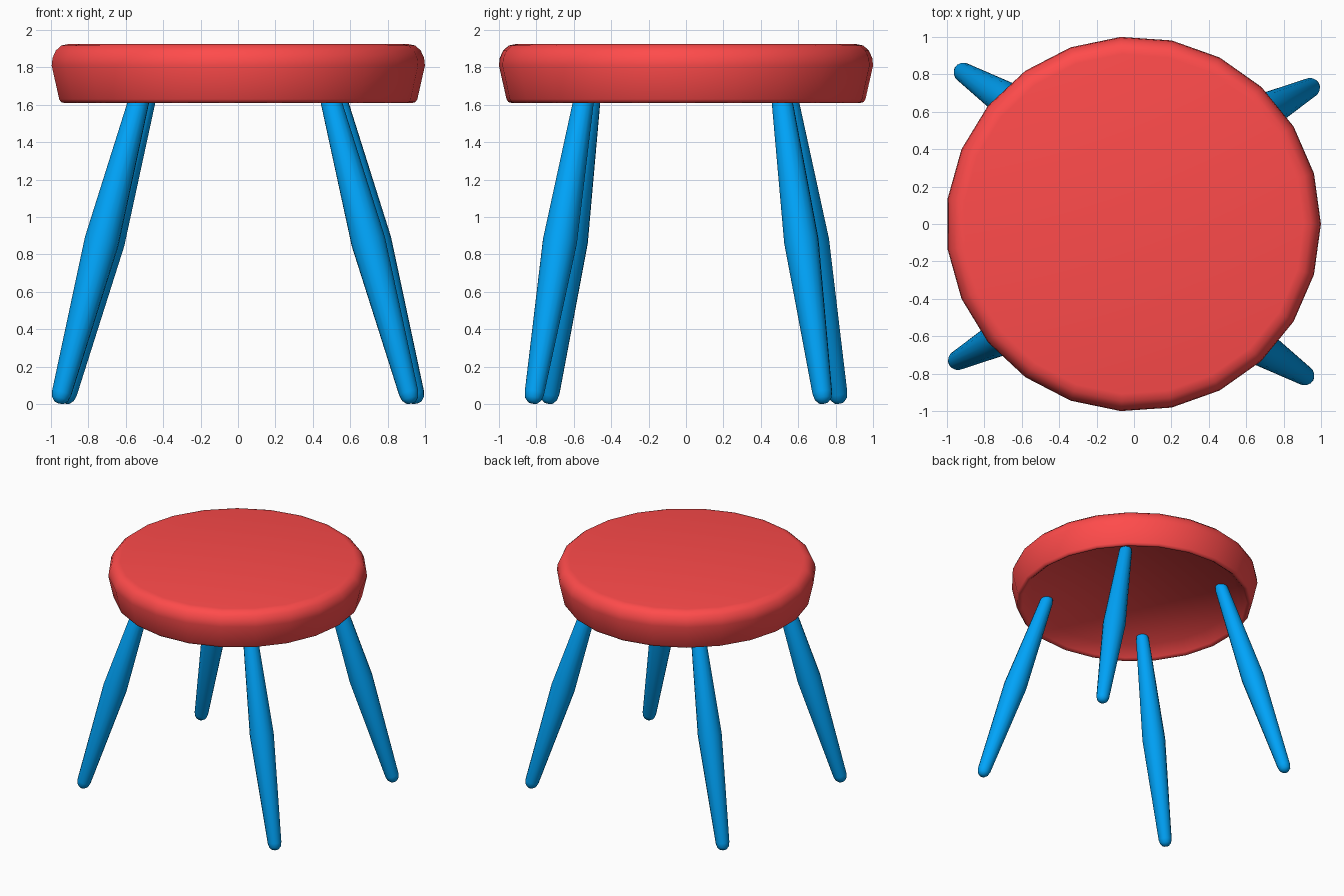
import bpy, bmesh, math
from mathutils import Vector, Matrix

if "Cube" in bpy.data.objects:
    bpy.data.objects.remove(bpy.data.objects["Cube"])


def material(name, rgb):
    m = bpy.data.materials.new(name)
    m.diffuse_color = (*rgb, 1)
    m.use_nodes = True
    m.node_tree.nodes["Principled BSDF"].inputs["Base Color"].default_value = m.diffuse_color
    return m


def lathe(name, profile, sides, mat, caps=False):
    """Spin (radius, z) points around z; zero radius makes a pole."""
    bm = bmesh.new()
    rings = []
    for r, z in profile:
        if r == 0:
            rings.append([bm.verts.new((0, 0, z))] * sides)
        else:
            rings.append([bm.verts.new((r * math.cos(a), r * math.sin(a), z))
                          for a in (2 * math.pi * i / sides for i in range(sides))])
    for lo, hi in zip(rings, rings[1:]):
        for i in range(sides):
            j = (i + 1) % sides
            bm.faces.new(list(dict.fromkeys((lo[i], lo[j], hi[j], hi[i]))))
    if caps:
        bm.faces.new(rings[0][::-1])
        bm.faces.new(rings[-1])
    for f in bm.faces:
        f.smooth = True
    me = bpy.data.meshes.new(name)
    bm.to_mesh(me)
    bm.free()
    me.materials.append(mat)
    ob = bpy.data.objects.new(name, me)
    bpy.context.collection.objects.link(ob)
    return ob


red = material("red_paint", (1.0, 0.07, 0.07))
blue = material("blue_paint", (0.0, 0.37, 0.95))

# Seat: 23-sided disc with a recessed underside and a rounded top edge
seat = lathe("seat", [(0.84, 1.705), (0.915, 1.625), (0.935, 1.61), (0.952, 1.614),
                      (0.962, 1.63), (1.0025, 1.81), (0.998, 1.85), (0.98, 1.89),
                      (0.95, 1.917), (0.91, 1.925)], 23, red, caps=True)
seat.location.x = -0.003

# Legs: spindles, thickest in the middle, with rounded ends.
# Diagonal pairs match, the whole set being turned slightly.
pairs = (("front_left_leg", "back_right_leg", Vector((0.945, 0.73, 0.05)), Vector((0.512, 0.504, 1.69))),
         ("back_left_leg", "front_right_leg", Vector((-0.915, 0.812, 0.05)), Vector((-0.478, 0.536, 1.69))))

for first, second, foot, top in pairs:
    half = (top - foot).length / 2
    end = [(0, -half - 0.05), (0.026, -half - 0.044), (0.045, -half - 0.023), (0.053, -half + 0.01)]
    profile = end + [(0.093, 0)] + [(r, -z) for r, z in reversed(end)]
    aim = (Matrix.Translation((foot + top) / 2)
           @ (top - foot).to_track_quat('Z', 'Y').to_matrix().to_4x4())
    turn = Matrix.Rotation(math.pi, 4, 'Z')
    names = (second, first) if foot.x > 0 else (first, second)
    for name, placed in zip(names, (aim, turn @ aim)):
        lathe(name, profile, 16, blue).matrix_world = placed
